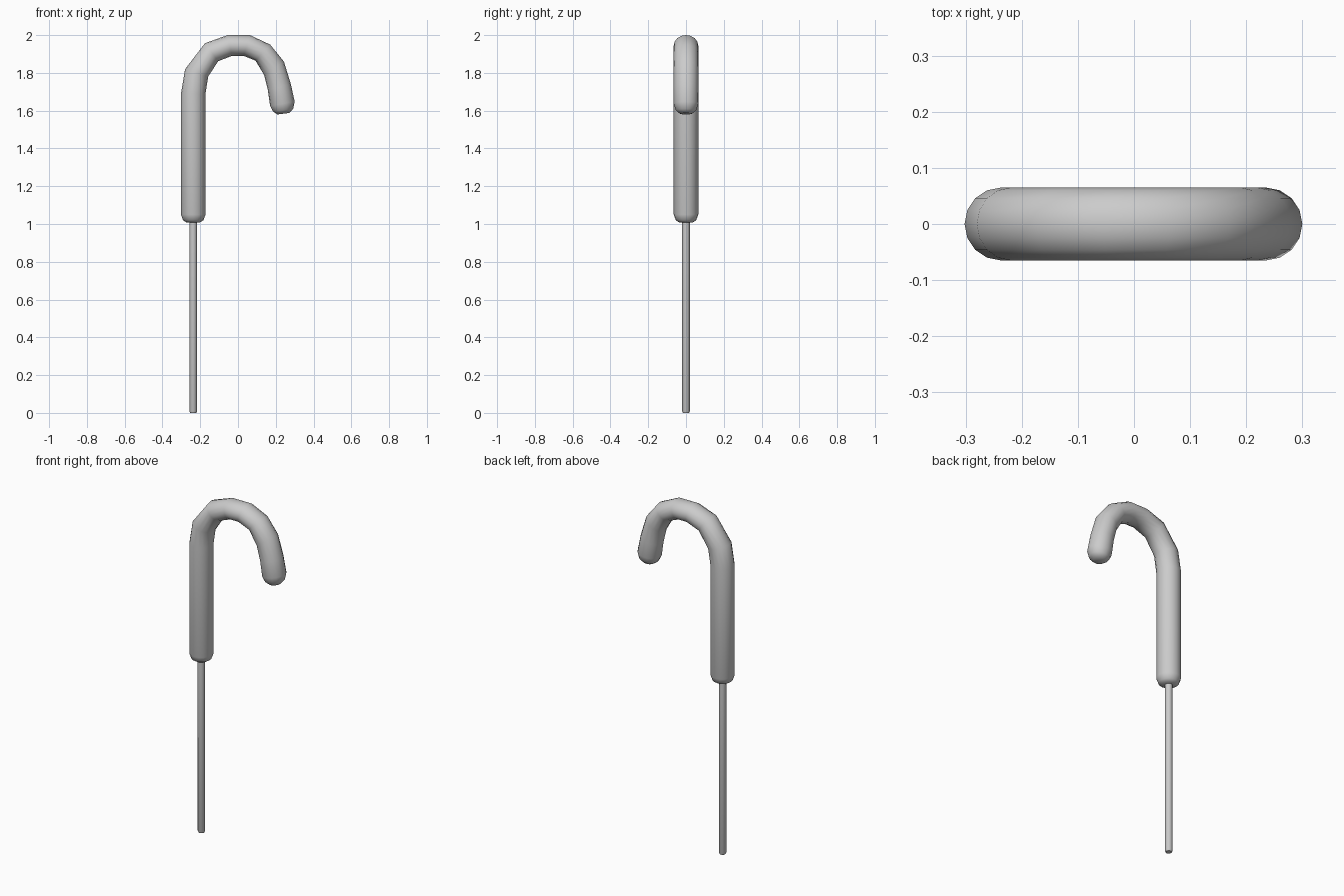
import bpy, bmesh, math
from mathutils import Vector

if "Cube" in bpy.data.objects:
    bpy.data.objects.remove(bpy.data.objects["Cube"])


def tube(name, rings, sides):
    """Loft elliptical rings: (outer point xz, inner point xz, half depth in y)."""
    bm = bmesh.new()
    loops = []
    for ox, oz, ix, iz, depth in rings:
        outer, inner = Vector((ox, 0, oz)), Vector((ix, 0, iz))
        mid, half = (outer + inner) / 2, (outer - inner) / 2
        loops.append([bm.verts.new(mid + half * math.cos(a) + Vector((0, depth * math.sin(a), 0)))
                      for a in (2 * math.pi * k / sides for k in range(sides))])
    for a, b in zip(loops, loops[1:]):
        for k in range(sides):
            n = (k + 1) % sides
            bm.faces.new((a[k], a[n], b[n], b[k]))
    bm.faces.new(loops[0][::-1])
    bm.faces.new(loops[-1])
    bmesh.ops.recalc_face_normals(bm, faces=bm.faces)
    mesh = bpy.data.meshes.new(name)
    bm.to_mesh(mesh)
    bm.free()
    obj = bpy.data.objects.new(name, mesh)
    bpy.context.collection.objects.link(obj)
    bpy.context.view_layer.objects.active = obj
    obj.select_set(True)
    bpy.ops.object.shade_smooth_by_angle(angle=math.radians(50))
    obj.select_set(False)


X = -0.237   # axis of the straight part
R = 0.065


def level(z, r):
    return (X - r, z, X + r, z, r)


# Hooked cane with rounded ends
cane = [level(1.008, 0.035), level(1.02, 0.054), level(1.05, R), level(1.69, R)]
cane += [(ox, oz, ix, iz, R) for ox, oz, ix, iz in (
    (-0.280, 1.820, -0.158, 1.780),
    (-0.175, 1.957, -0.105, 1.862),
    (-0.055, 2.000, -0.032, 1.890),
    (0.063, 2.000, 0.030, 1.890),
    (0.170, 1.950, 0.093, 1.865),
    (0.243, 1.860, 0.138, 1.790),
    (0.280, 1.740, 0.158, 1.710),
    (0.300, 1.648, 0.170, 1.625))]
cane += [(0.292, 1.610, 0.186, 1.595, 0.054), (0.272, 1.588, 0.208, 1.580, 0.033)]
tube("cane", cane, 16)

# Thin stick
tube("stick", [level(0.0, 0.016), level(0.008, 0.02), level(1.03, 0.02)], 12)
